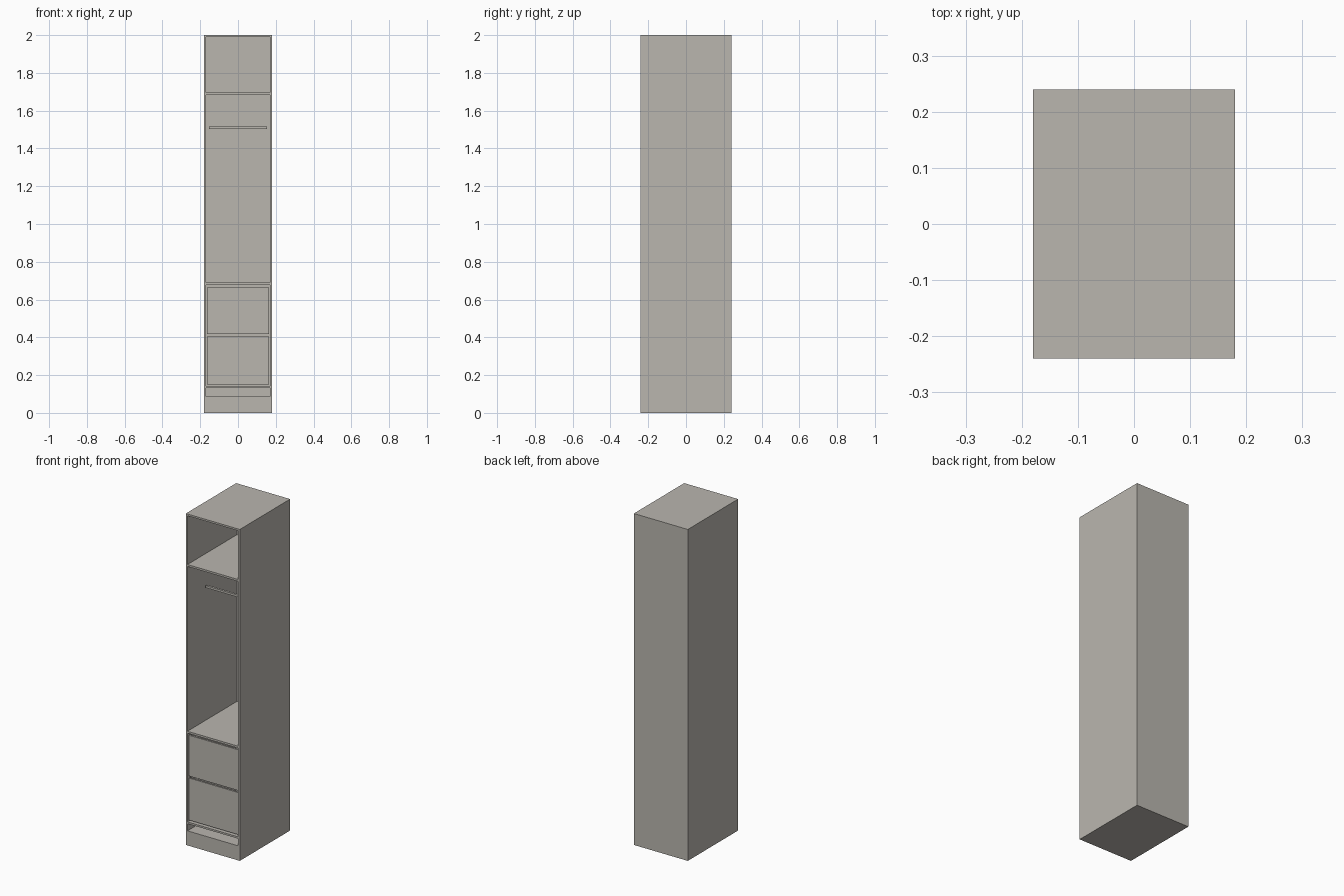
import bpy
import bmesh

if "Cube" in bpy.data.objects:
    bpy.data.objects.remove(bpy.data.objects["Cube"])

W, D, H = 0.18, 0.24, 2.0      # half width, half depth, height
T = 0.011                      # panel thickness
IN = W - T                     # inner half width

mat = bpy.data.materials.new("warm grey")
mat.diffuse_color = (0.49, 0.468, 0.429, 1)
mat.use_nodes = True
mat.node_tree.nodes["Principled BSDF"].inputs["Base Color"].default_value = mat.diffuse_color


def box(name, x0, x1, y0, y1, z0, z1):
    """Axis-aligned panel between two corners."""
    bm = bmesh.new()
    bmesh.ops.create_cube(bm, size=1)
    for v in bm.verts:
        v.co = (x1 if v.co.x > 0 else x0,
                y1 if v.co.y > 0 else y0,
                z1 if v.co.z > 0 else z0)
    me = bpy.data.meshes.new(name)
    bm.to_mesh(me)
    bm.free()
    me.materials.append(mat)
    ob = bpy.data.objects.new(name, me)
    bpy.context.collection.objects.link(ob)
    return ob


# Carcass: sides, back, top and solid plinth
for side, s in (("left", -1), ("right", 1)):
    xs = sorted((s * IN, s * W))
    box(side + "_side", xs[0], xs[1], -D, D, 0, H)
box("back_panel", -IN, IN, D - 0.008, D, 0, H)
box("top_panel", -IN, IN, -D, D - 0.008, H - T, H)
box("plinth", -IN, IN, -D, D - 0.008, 0, 0.088)

# Horizontal shelves
for name, z0, z1 in (("drawer_floor", 0.131, 0.142),
                     ("wardrobe_floor", 0.677, 0.689),
                     ("hat_shelf", 1.683, 1.695)):
    box(name, -IN, IN, -D, D - 0.008, z0, z1)

# Hanging rail
box("hanging_rail", -0.153, 0.153, -0.09, -0.077, 1.502, 1.515)

# Two drawers: front panel with an open box behind it
for name, z0, z1 in (("lower_drawer", 0.151, 0.405),
                     ("upper_drawer", 0.417, 0.663)):
    w, f, b = 0.164, -0.232, 0.21
    box(name + "_front", -w, w, f, f + T, z0, z1)
    box(name + "_left", -w, -w + T, f + T, b, z0, z1 - 0.03)
    box(name + "_right", w - T, w, f + T, b, z0, z1 - 0.03)
    box(name + "_back", -w + T, w - T, b - T, b, z0, z1 - 0.03)
    box(name + "_base", -w + T, w - T, f + T, b - T, z0, z0 + T)
